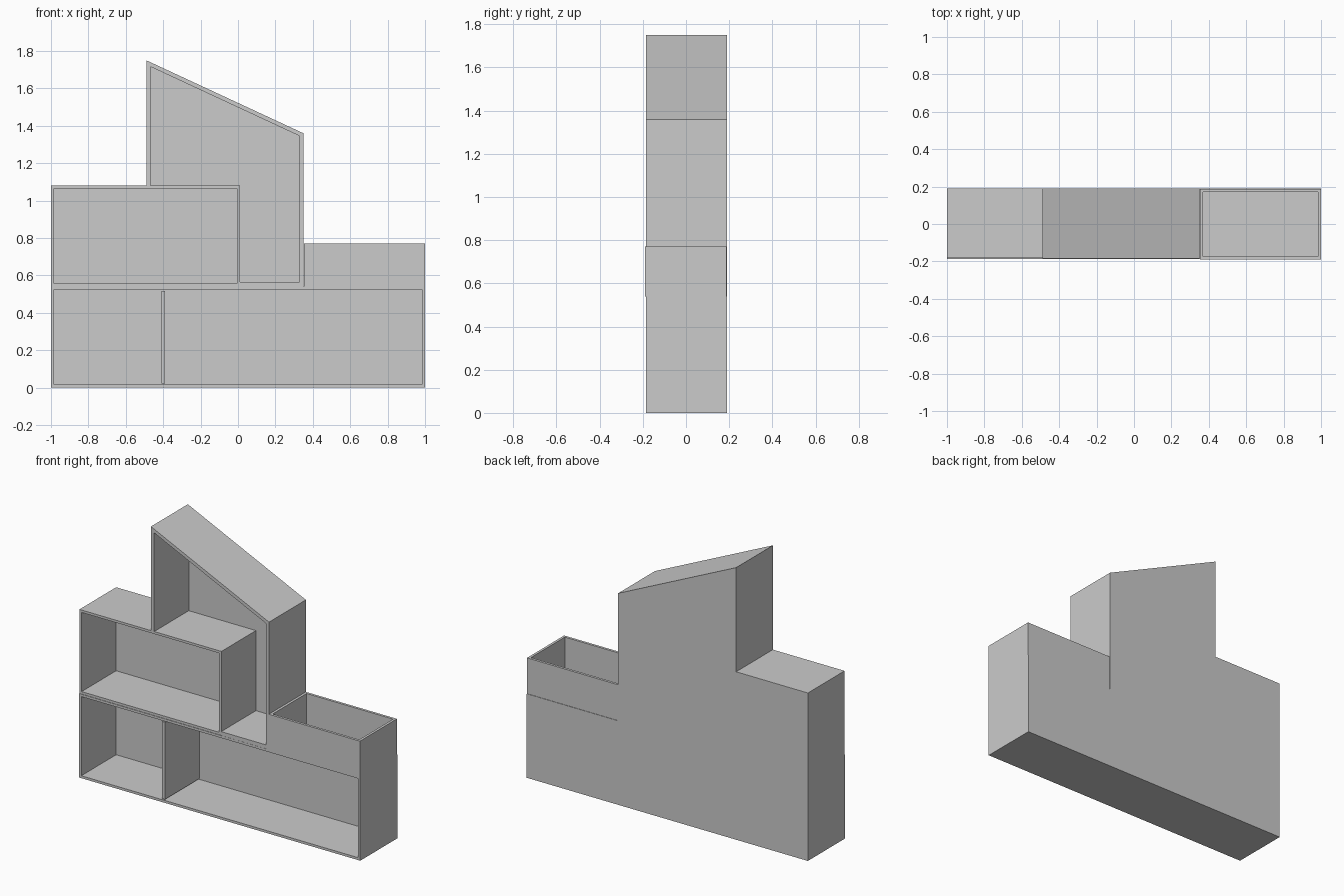
import bpy, bmesh
from mathutils import Vector

if "Cube" in bpy.data.objects:
    bpy.data.objects.remove(bpy.data.objects["Cube"])

WALL = 0.022
BACK = 0.19


def finish(name, bm):
    bmesh.ops.recalc_face_normals(bm, faces=bm.faces)
    mesh = bpy.data.meshes.new(name)
    bm.to_mesh(mesh)
    bm.free()
    obj = bpy.data.objects.new(name, mesh)
    bpy.context.collection.objects.link(obj)
    return obj


def open_box(name, lo, hi, direction, wall=WALL):
    """Box hollowed out from the face that looks along direction."""
    lo, hi, direction = Vector(lo), Vector(hi), Vector(direction)
    size, mid = hi - lo, (lo + hi) / 2
    bm = bmesh.new()
    bmesh.ops.create_cube(bm, size=1)
    for v in bm.verts:
        v.co = v.co * size + mid
    bm.normal_update()
    face = max(bm.faces, key=lambda f: f.normal.dot(direction))
    bmesh.ops.inset_region(bm, faces=[face], thickness=wall)
    inner = bmesh.ops.extrude_discrete_faces(bm, faces=[face])["faces"][0]
    depth = abs(size.dot(direction)) - wall
    bmesh.ops.translate(bm, verts=inner.verts[:], vec=-direction * depth)
    return finish(name, bm)


def prism(name, profile, y0, y1):
    """Front profile (x, z) extruded along y."""
    bm = bmesh.new()
    front = bm.faces.new([bm.verts.new((x, y0, z)) for x, z in profile])
    ext = bmesh.ops.extrude_face_region(bm, geom=[front], use_keep_orig=True)
    verts = [g for g in ext["geom"] if isinstance(g, bmesh.types.BMVert)]
    bmesh.ops.translate(bm, verts=verts, vec=(0, y1 - y0, 0))
    return finish(name, bm)


FRONT, UP = (0, -1, 0), (0, 0, 1)

# Low base cabinet with its divider
open_box("base_cabinet", (-1, -0.186, 0), (1, BACK, 0.54), FRONT)
prism("base_divider", [(-0.41, WALL), (-0.39, WALL), (-0.39, 0.518), (-0.41, 0.518)],
      -0.186, BACK - WALL)

# Left upper cabinet
open_box("left_cabinet", (-1, -0.183, 0.54), (0.01, BACK, 1.08), FRONT)

# Tall cabinet with sloped roof, resting on the left cabinet and the base
prism("tall_cabinet_walls",
      [(-0.49, 1.08), (-0.49, 1.75), (0.35, 1.36), (0.35, 0.54), (0.01, 0.54),
       (0.01, 0.565), (0.328, 0.565), (0.328, 1.346), (-0.468, 1.716), (-0.468, 1.08)],
      -0.185, BACK)
prism("tall_cabinet_back",
      [(0.01, 0.565), (0.328, 0.565), (0.328, 1.346), (-0.468, 1.716),
       (-0.468, 1.08), (0.01, 1.08)],
      BACK - WALL, BACK)

# Planter trough, open at the top
open_box("planter_trough", (0.352, -0.19, 0.54), (1, 0.187, 0.77), UP, 0.023)
